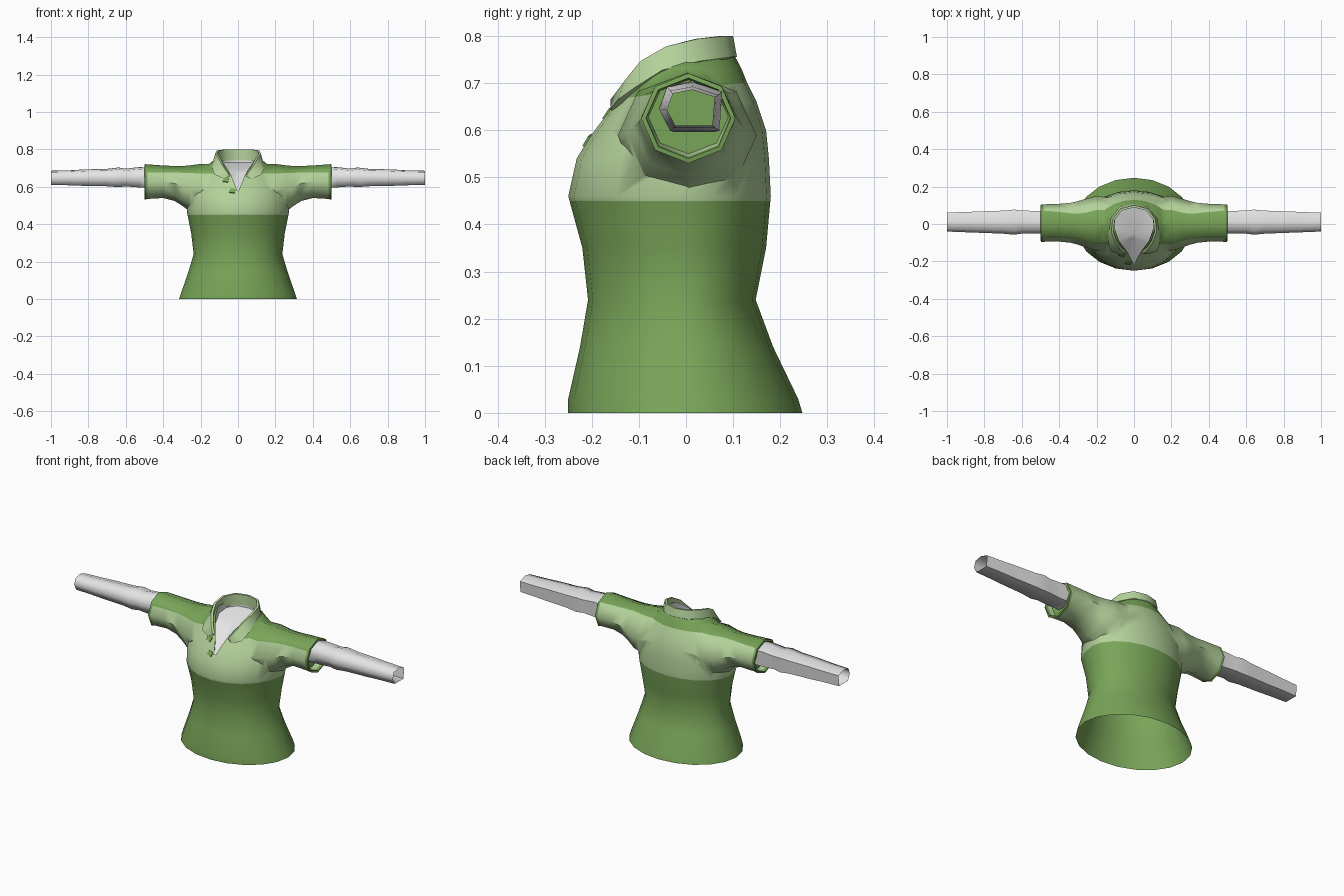
import bpy, bmesh, math
from mathutils import Vector

if "Cube" in bpy.data.objects:
    bpy.data.objects.remove(bpy.data.objects["Cube"])


def material(name, rgb):
    m = bpy.data.materials.new(name)
    m.diffuse_color = (*rgb, 1)
    m.use_nodes = True
    m.node_tree.nodes["Principled BSDF"].inputs["Base Color"].default_value = m.diffuse_color
    return m


MATS = [material("leaf green", (0.19, 0.376, 0.098)),
        material("pale green", (0.456, 0.645, 0.328)),
        material("white", (0.78, 0.78, 0.78))]
GREEN, PALE, WHITE = range(3)


def make(name, verts, faces, mat):
    """Mesh object with outward normals and all three materials."""
    bm = bmesh.new()
    vs = [bm.verts.new(v) for v in verts]
    for f in faces:
        bm.faces.new([vs[i] for i in f]).material_index = mat
    bmesh.ops.recalc_face_normals(bm, faces=bm.faces)
    me = bpy.data.meshes.new(name)
    bm.to_mesh(me)
    bm.free()
    ob = bpy.data.objects.new(name, me)
    for m in MATS:
        me.materials.append(m)
    bpy.context.collection.objects.link(ob)
    return ob


def loft(name, rings, mat, caps=True):
    n = len(rings[0])
    verts = [p for r in rings for p in r]
    faces = [(i * n + j, i * n + (j + 1) % n, (i + 1) * n + (j + 1) % n, (i + 1) * n + j)
             for i in range(len(rings) - 1) for j in range(n)]
    if caps:
        faces += [tuple(range(n)), tuple(range(len(verts) - n, len(verts)))]
    return make(name, verts, faces, mat)


def activate(ob):
    bpy.ops.object.select_all(action='DESELECT')
    ob.select_set(True)
    bpy.context.view_layer.objects.active = ob


def smooth(ob, deg):
    activate(ob)
    bpy.ops.object.shade_smooth_by_angle(angle=math.radians(deg))


def boolean(ob, other, op):
    activate(ob)
    mod = ob.modifiers.new(op, 'BOOLEAN')
    mod.operation, mod.object, mod.solver = op, other, 'EXACT'
    bpy.ops.object.modifier_apply(modifier=mod.name)
    bpy.data.objects.remove(other)


# Torso: height, half width, front y, back y
BODY = [(0, .315, -.25, .247), (.03, .305, -.25, .238), (.14, .267, -.225, .185),
        (.24, .237, -.208, .148), (.35, .25, -.22, .17), (.46, .272, -.25, .18),
        (.54, .275, -.232, .176), (.6, .258, -.195, .17), (.66, .225, -.152, .15),
        (.70, .185, -.125, .13), (.73, .145, -.105, .118), (.755, .115, -.08, .105)]


def body_ring(z, w, front, back):
    ring = []
    for k in range(20):
        a = 2 * math.pi * k / 20
        s = math.sin(a)
        ring.append((w * math.cos(a), s * (back if s > 0 else -front), z))
    return ring


shirt = loft("shirt", [body_ring(*b) for b in BODY], GREEN)

# Sleeves: x, front y, back y, bottom z, top z; the last rings fold into the cuff
SLEEVE = [(.06, -.13, .13, .47, .725), (.2, -.145, .15, .455, .722), (.26, -.125, .135, .47, .714),
          (.3, -.11, .122, .5, .711), (.34, -.1, .113, .525, .711), (.4, -.094, .108, .54, .714),
          (.485, -.095, .105, .535, .72), (.498, -.095, .105, .53, .721),
          (.5, -.085, .095, .54, .711), (.46, -.08, .09, .55, .707)]


def sleeve_ring(s, x, y0, y1, z0, z1):
    cy, cz, ry, rz = (y0 + y1) / 2, (z0 + z1) / 2, (y1 - y0) / 2, (z1 - z0) / 2
    return [(s * x, cy + ry * math.sin(k * math.pi / 4), cz + rz * math.cos(k * math.pi / 4))
            for k in range(8)]


for s in (-1, 1):
    boolean(shirt, loft("sleeve", [sleeve_ring(s, *r) for r in SLEEVE], GREEN), 'UNION')

# Neck opening: carved down to a white undershirt surface
half = [(0, -.215, .565), (.035, -.15, .63), (.08, -.09, .685), (.105, -.02, .715),
        (.1, .04, .725), (.06, .08, .73), (0, .09, .73)]
rim = half + [(-x, y, z) for x, y, z in half[-2:0:-1]]
n = len(rim)
verts = rim + [(x, y, .9) for x, y, z in rim] + [(0, -.05, .69)]
faces = [(i, (i + 1) % n, n + (i + 1) % n, n + i) for i in range(n)]
faces += [(i, (i + 1) % n, 2 * n) for i in range(n)] + [tuple(range(n, 2 * n))]
boolean(shirt, make("neck_cutter", verts, faces, WHITE), 'DIFFERENCE')

# Open hem, then colour bands cut into the shirt
bm = bmesh.new()
bm.from_mesh(shirt.data)
hem = [f for f in bm.faces if all(v.co.z < .001 for v in f.verts)]
bmesh.ops.delete(bm, geom=hem, context='FACES_ONLY')
YOKE, SLOPE = .685, .13
for co, no in (((0, 0, .45), (0, 0, 1)), ((0, 0, YOKE), (0, -SLOPE, 1)),
               ((.485, 0, 0), (1, 0, 0)), ((-.485, 0, 0), (1, 0, 0))):
    bmesh.ops.bisect_plane(bm, geom=bm.verts[:] + bm.edges[:] + bm.faces[:], dist=1e-5,
                           plane_co=co, plane_no=no)
for f in bm.faces:
    if f.material_index == WHITE:
        continue
    c = f.calc_center_median()
    inside_cuff = abs(c.x) > .455 and abs(f.normal.x) > .9
    pale = .45 < c.z < YOKE + SLOPE * c.y and abs(c.x) < .485 and not inside_cuff
    f.material_index = PALE if pale else GREEN
bm.to_mesh(shirt.data)
bm.free()
smooth(shirt, 50)

# Collar: inner top edge and outer lower edge from the back to the front point
PATH = [((0, .088, .80), (0, .108, .757)), ((.065, .072, .80), (.075, .092, .755)),
        ((.103, .02, .794), (.124, .03, .747)), ((.11, -.04, .778), (.136, -.05, .728)),
        ((.092, -.09, .747), (.136, -.11, .69)), ((.07, -.122, .705), (.125, -.145, .665)),
        ((.042, -.15, .665), (.08, -.16, .645))]


def collar_ring(s, inner, outer):
    i, o = Vector(inner), Vector(outer)
    out = Vector((o.x, o.y + .02, 0)).normalized() * .012
    pts = [i, i + out, o, Vector((i.x, i.y, o.z - .015))]
    return [(s * p.x, p.y, p.z) for p in pts]


rings = [collar_ring(-1, *p) for p in PATH[:0:-1]] + [collar_ring(1, *p) for p in PATH]
smooth(loft("collar", rings, PALE), 50)

# Buttons: thin plates lying on the chest beside the neck opening
bpy.context.view_layer.update()
for cx, cz in ((-.065, .635), (-.03, .577)):
    corners = []
    for dx, dz in ((-.017, -.008), (.011, -.013), (.017, .008), (-.011, .013)):
        hit, loc, nor, _ = shirt.ray_cast(Vector((cx + dx, -1, cz + dz)), Vector((0, 1, 0)))
        corners.append(loc if hit else Vector((cx + dx, -.18, cz + dz)))
    off = Vector((0, -.005, .003))
    loft("button", [corners, [c + off for c in corners]], GREEN)

# Arms: six-sided open tubes with a few folds; x, width scale, height scale
SECTION = [(-.057, .005), (-.043, .05), (.003, .06), (.055, .04), (.05, -.04), (-.037, -.04)]
ARM = [(.455, 1.08, 1.05), (.53, 1.08, 1.08), (.6, 1.1, .95), (.64, 1.2, 1.05),
       (.7, 1.1, .93), (.82, 1.02, .88), (.9, .97, .8), (1, .9, .76)]
for s, side in ((-1, "right"), (1, "left")):
    rings = [[(s * x, .011 + y * w, .64 + z * h) for y, z in SECTION] for x, w, h in ARM]
    smooth(loft(side + "_arm", rings, WHITE, caps=False), 65)
